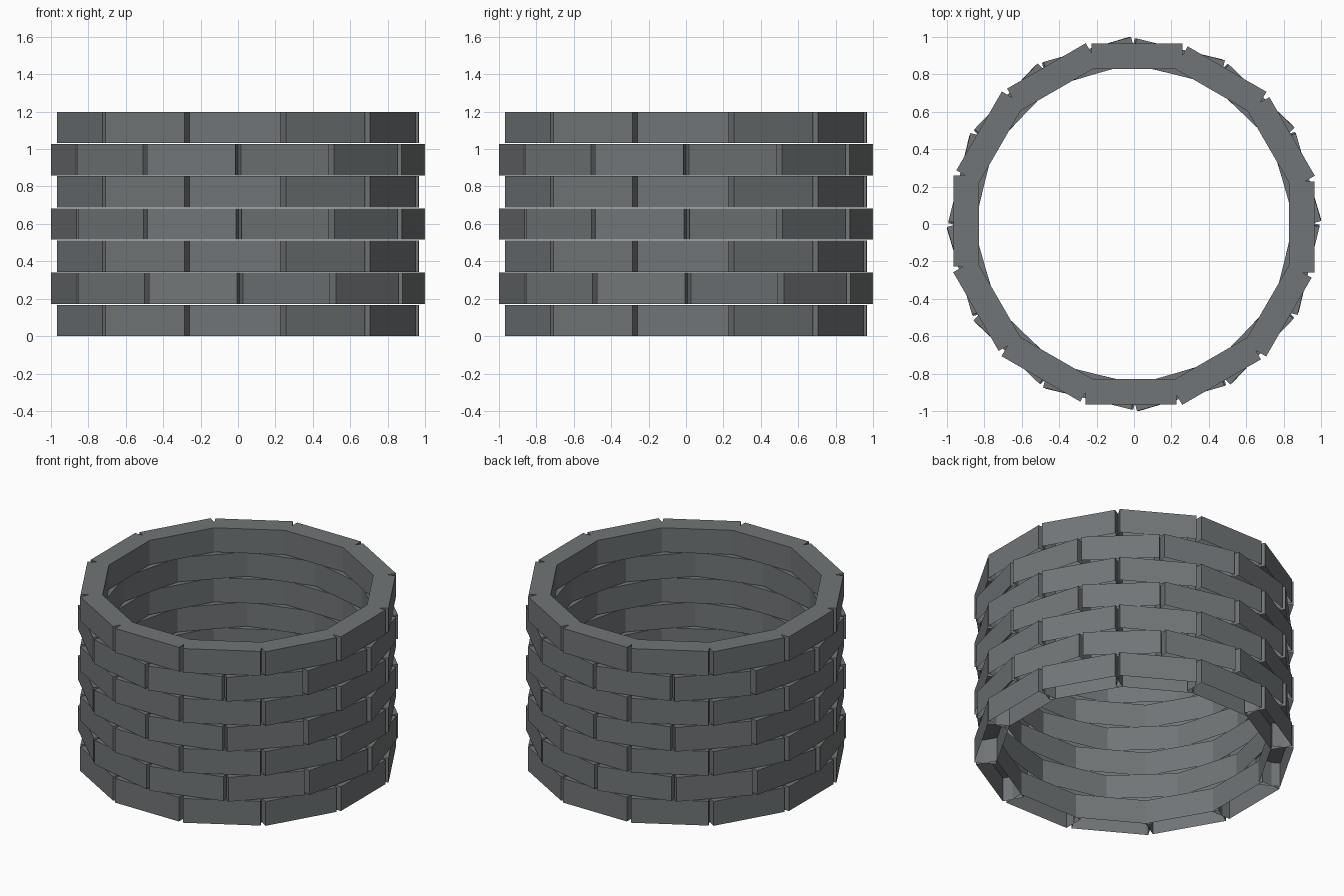
import bpy, bmesh, math
from mathutils import Matrix

if "Cube" in bpy.data.objects:
    bpy.data.objects.remove(bpy.data.objects["Cube"])

# Proportions
BRICKS = 12
HEIGHT, PITCH = 0.167, 0.172
R_OUT, R_IN = 0.966, 0.828
X_LEFT, X_RIGHT = -0.26, 0.226
# Turn of each course in degrees, bottom to top
TURNS = [0, 16.6, 0, 16.2, 0, 16.0, 0]

stone = bpy.data.materials.new("grey stone")
stone.diffuse_color = (0.165, 0.178, 0.184, 1)
stone.use_nodes = True
stone.node_tree.nodes["Principled BSDF"].inputs["Base Color"].default_value = stone.diffuse_color


def add_brick(bm, angle, z):
    """One brick: a straight block, hollow and open underneath."""
    made = bmesh.ops.create_cube(bm, size=1)["verts"]
    size = Matrix.Diagonal((X_RIGHT - X_LEFT, R_OUT - R_IN, HEIGHT, 1))
    place = Matrix.Translation(((X_LEFT + X_RIGHT) / 2,
                                -(R_OUT + R_IN) / 2, z + HEIGHT / 2))
    faces = {f for v in made for f in v.link_faces}
    underside = [f for f in faces if f.normal.z < -0.5 or
                 all(v.co.z < 0 for v in f.verts)]
    bmesh.ops.delete(bm, geom=underside, context="FACES_ONLY")
    bmesh.ops.transform(bm, matrix=Matrix.Rotation(angle, 4, "Z") @ place @ size,
                        verts=made)


# Stacked courses of the well wall, alternate ones staggered
for row, turn in enumerate(TURNS):
    bm = bmesh.new()
    for i in range(BRICKS):
        add_brick(bm, math.radians(turn + i * 360 / BRICKS), row * PITCH)
    mesh = bpy.data.meshes.new(f"brick_course_{row + 1}")
    bm.to_mesh(mesh)
    bm.free()
    mesh.materials.append(stone)
    obj = bpy.data.objects.new(f"brick_course_{row + 1}", mesh)
    bpy.context.collection.objects.link(obj)
